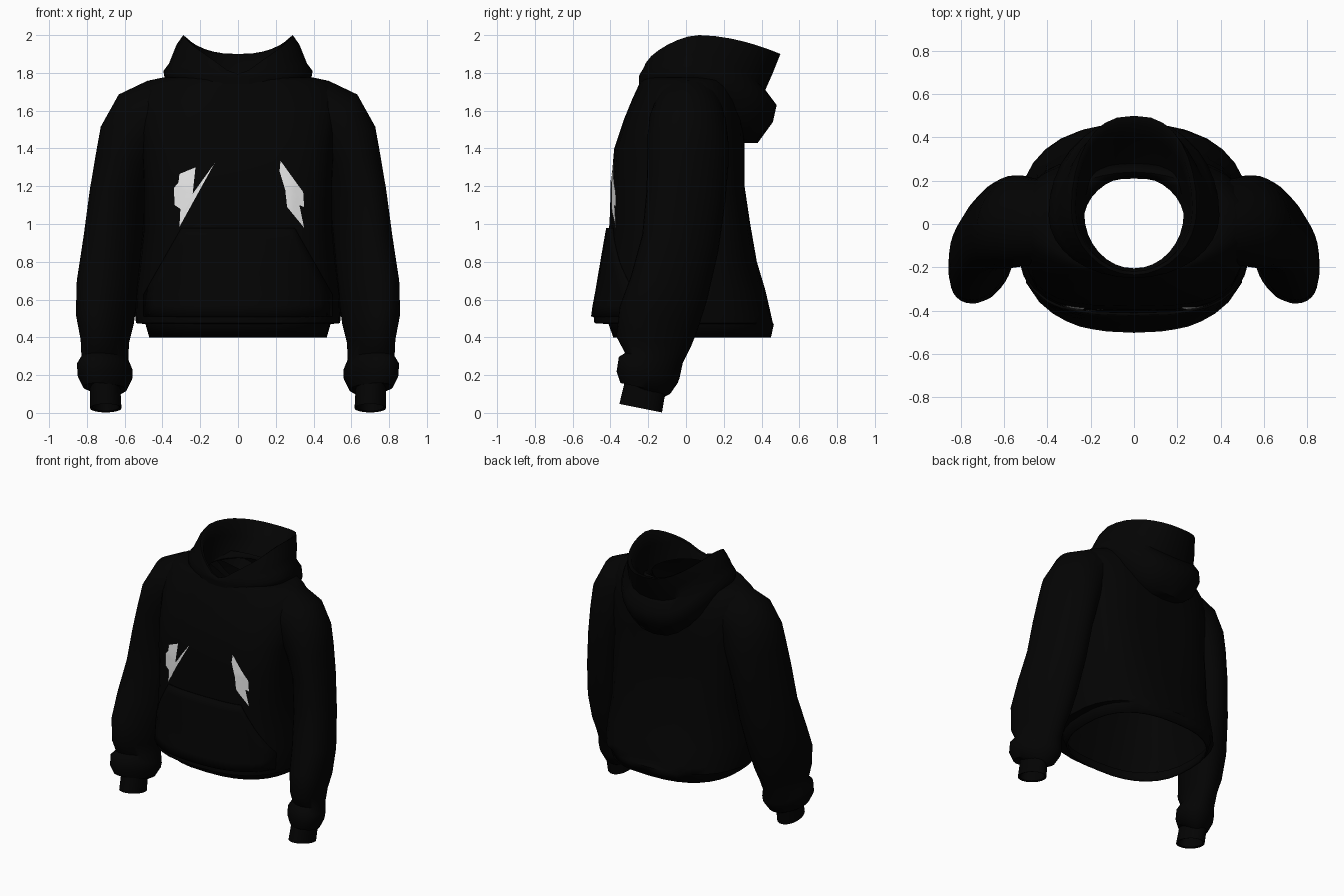
import bpy, bmesh, math
from mathutils import Vector
from mathutils.bvhtree import BVHTree

if "Cube" in bpy.data.objects:
    bpy.data.objects.remove(bpy.data.objects["Cube"])


def material(name, value):
    m = bpy.data.materials.new(name)
    m.use_nodes = True
    colour = (value, value, value, 1)
    m.diffuse_color = colour
    bsdf = m.node_tree.nodes["Principled BSDF"]
    bsdf.inputs["Base Color"].default_value = colour
    bsdf.inputs["Roughness"].default_value = 0.9
    return m


BLACK = material("black fabric", 0.001)
WHITE = material("pale print", 0.8)
SIDES = 32


def finish(name, bm, mat, thickness=0.0, recalc=True):
    if recalc:
        bmesh.ops.recalc_face_normals(bm, faces=bm.faces)
    mesh = bpy.data.meshes.new(name)
    bm.to_mesh(mesh)
    bm.free()
    mesh.materials.append(mat)
    ob = bpy.data.objects.new(name, mesh)
    bpy.context.collection.objects.link(ob)
    bpy.ops.object.select_all(action='DESELECT')
    ob.select_set(True)
    bpy.context.view_layer.objects.active = ob
    bpy.ops.object.shade_smooth_by_angle(angle=math.radians(50))
    if thickness:
        s = ob.modifiers.new("thickness", 'SOLIDIFY')
        s.thickness = thickness
        s.offset = -1
    return ob


def loft(name, rings, closed=True, thickness=0.0):
    """Skin a list of equally long point rings."""
    bm = bmesh.new()
    rows = [[bm.verts.new(p) for p in ring] for ring in rings]
    n = len(rows[0])
    for a, b in zip(rows, rows[1:]):
        for i in range(n if closed else n - 1):
            j = (i + 1) % n
            bm.faces.new((a[i], a[j], b[j], b[i]))
    return finish(name, bm, BLACK, thickness)


def angles():
    return [2 * math.pi * i / SIDES for i in range(SIDES)]


def soft(v, power):
    return math.copysign(abs(v) ** power, v)


def surface(ob):
    return BVHTree.FromPolygons([v.co for v in ob.data.vertices],
                                [p.vertices for p in ob.data.polygons])


def trim(ob, tree, directions):
    """Remove the faces of ob that are buried inside another surface."""
    def buried(p):
        hits = [tree.ray_cast(p, Vector(d))[3] for d in directions]
        return all(h is not None and h > 0.02 for h in hits)
    bm = bmesh.new()
    bm.from_mesh(ob.data)
    inner = [f for f in bm.faces if all(buried(v.co) for v in f.verts)]
    bmesh.ops.delete(bm, geom=inner, context='FACES')
    bm.to_mesh(ob.data)
    bm.free()


# Torso: height, half width, front y, back y, squareness (lower is squarer)
def torso_ring(z, w, front, back, power):
    mid, half = (front + back) / 2, (back - front) / 2
    return [Vector((w * soft(math.sin(a), power), mid - half * soft(math.cos(a), power), z))
            for a in angles()]


torso_profile = [
    (0.40, 0.47, -0.385, 0.45, 0.8), (0.47, 0.49, -0.41, 0.465, 0.8),
    (0.475, 0.54, -0.485, 0.46, 0.8), (0.52, 0.545, -0.49, 0.45, 0.8),
    (0.65, 0.54, -0.465, 0.42, 0.8), (0.80, 0.52, -0.44, 0.375, 0.75),
    (1.00, 0.50, -0.405, 0.34, 0.62), (1.20, 0.50, -0.398, 0.31, 0.58),
    (1.40, 0.51, -0.38, 0.31, 0.62), (1.55, 0.54, -0.33, 0.305, 0.75),
    (1.66, 0.55, -0.285, 0.29, 0.9), (1.725, 0.52, -0.255, 0.275, 1.0),
    (1.76, 0.47, -0.24, 0.26, 1.0), (1.775, 0.40, -0.23, 0.24, 1.0),
    (1.755, 0.235, -0.215, 0.22, 1.0)]
torso = loft("torso", [torso_ring(*p) for p in torso_profile], thickness=0.012)


# Hood folded down on the back: half width, then (y, z) at front, side and back
def hood_ring(w, front, side, back):
    ring = []
    dip = 0.7 * max(0, front[1] - 1.77)
    for a in angles():
        c, s = math.cos(a), math.sin(a)
        end = front if c > 0 else back
        y = side[0] + (end[0] - side[0]) * abs(c)
        z = side[1] + (end[1] - side[1]) * abs(c) ** 1.8 - dip * max(c, 0) ** 16
        ring.append(Vector((w * soft(s, 1.0 if c > 0 else 0.8), y, z)))
    return ring


hood_profile = [
    (0.36, (-0.25, 1.74), (0.02, 1.74), (0.29, 1.43)),
    (0.39, (-0.25, 1.77), (0.04, 1.78), (0.38, 1.43)),
    (0.395, (-0.25, 1.79), (0.04, 1.81), (0.46, 1.54)),
    (0.365, (-0.25, 1.81), (0.05, 1.85), (0.48, 1.63)),
    (0.345, (-0.245, 1.83), (0.06, 1.90), (0.42, 1.71)),
    (0.325, (-0.24, 1.84), (0.07, 1.95), (0.46, 1.80)),
    (0.29, (-0.235, 1.85), (0.07, 2.0), (0.50, 1.90)),
    (0.27, (-0.22, 1.84), (0.07, 1.985), (0.465, 1.895)),
    (0.26, (-0.215, 1.81), (0.07, 1.90), (0.40, 1.80)),
    (0.25, (-0.21, 1.79), (0.06, 1.82), (0.28, 1.70)),
    (0.23, (-0.205, 1.75), (0.05, 1.75), (0.21, 1.64))]
loft("hood", [hood_ring(*p) for p in hood_profile])

# Sleeves and cuffs: centre, radius across the arm, radius front to back
sleeve_path = [
    ((0.40, 0.01, 1.575), 0.20, 0.19), ((0.50, 0.01, 1.535), 0.20, 0.205),
    ((0.555, 0.01, 1.44), 0.185, 0.215), ((0.59, 0.01, 1.33), 0.163, 0.215),
    ((0.63, 0.0, 1.15), 0.15, 0.21), ((0.66, -0.03, 0.90), 0.153, 0.205),
    ((0.692, -0.09, 0.66), 0.157, 0.21), ((0.705, -0.145, 0.50), 0.147, 0.215),
    ((0.705, -0.17, 0.38), 0.122, 0.20), ((0.705, -0.17, 0.29), 0.118, 0.155),
    ((0.705, -0.195, 0.24), 0.14, 0.17), ((0.705, -0.205, 0.19), 0.138, 0.165),
    ((0.705, -0.215, 0.13), 0.11, 0.135), ((0.705, -0.22, 0.12), 0.07, 0.10)]
cuff_path = [
    ((0.705, -0.21, 0.17), 0.08, 0.11), ((0.70, -0.24, 0.025), 0.083, 0.115),
    ((0.70, -0.239, 0.03), 0.07, 0.10), ((0.705, -0.225, 0.10), 0.065, 0.095),
    ((0.705, -0.22, 0.12), 0.01, 0.01)]


def arm_rings(path, side, slant=0.0, fixed=None):
    rings = []
    for k, (c, ra, rb) in enumerate(path):
        prev, nxt = path[max(k - 1, 0)][0], path[min(k + 1, len(path) - 1)][0]
        t = (fixed or (Vector(nxt) - Vector(prev))).normalized()
        across = Vector((0, 1, 0)).cross(t).normalized() * -1
        depth = t.cross(across).normalized()
        lean = slant * min(1, k / 4)
        ring = [Vector(c) + across * ra * (math.cos(a) + lean * math.sin(a))
                + depth * rb * math.sin(a) for a in angles()]
        rings.append([Vector((side * p.x, p.y, p.z)) for p in ring])
    return rings


body = surface(torso)
for side, name in ((1, "left"), (-1, "right")):
    sleeve = loft(name + "_sleeve", arm_rings(sleeve_path, side, slant=0.33))
    loft(name + "_cuff", arm_rings(cuff_path, side, fixed=Vector((0, -0.2, -1))))
    # Open the armhole where sleeve and torso overlap
    arm = surface(sleeve)
    trim(sleeve, body, [(1, 0, 0), (-1, 0, 0), (0, 1, 0), (0, -1, 0)])
    trim(torso, arm, [(side, 0, 0), (0, 1, 0), (0, -1, 0)])


def on_chest(x, z, lift):
    hit = body.ray_cast(Vector((x, -2, z)), Vector((0, 1, 0)))[0]
    return Vector((x, (hit.y if hit else -0.3) - lift, z))


# Front pocket with slanted hand openings
pocket_rows = []
for k in range(9):
    z = 0.51 + 0.47 * k / 8
    w = min(0.5, 0.3 + (0.98 - z) * 0.57)
    pocket_rows.append([on_chest(w * (i / 8 - 1), z, 0.014) for i in range(17)])
loft("front_pocket", pocket_rows, closed=False, thickness=0.012)

# Pale angular patches on the chest
patches = {
    "right_patch": [(-0.225, 1.30), (-0.31, 1.265), (-0.315, 1.22), (-0.34, 1.19), (-0.335, 1.10),
                    (-0.305, 1.08), (-0.31, 0.985), (-0.125, 1.32), (-0.24, 1.16)],
    "left_patch": [(0.225, 1.335), (0.22, 1.28), (0.25, 1.18), (0.26, 1.09), (0.35, 0.98),
                   (0.325, 1.10), (0.35, 1.09), (0.345, 1.17), (0.315, 1.21)]}
for name, outline in patches.items():
    bm = bmesh.new()
    bm.faces.new([bm.verts.new((x, 0, z)) for x, z in outline])
    bm.normal_update()
    bmesh.ops.triangulate(bm, faces=bm.faces[:])
    bmesh.ops.subdivide_edges(bm, edges=bm.edges[:], cuts=3, use_grid_fill=True)
    for v in bm.verts:
        v.co = on_chest(v.co.x, v.co.z, 0.007)
    bm.normal_update()
    if sum(f.normal.y for f in bm.faces) > 0:
        bmesh.ops.reverse_faces(bm, faces=bm.faces[:])
    finish(name, bm, WHITE, recalc=False)
